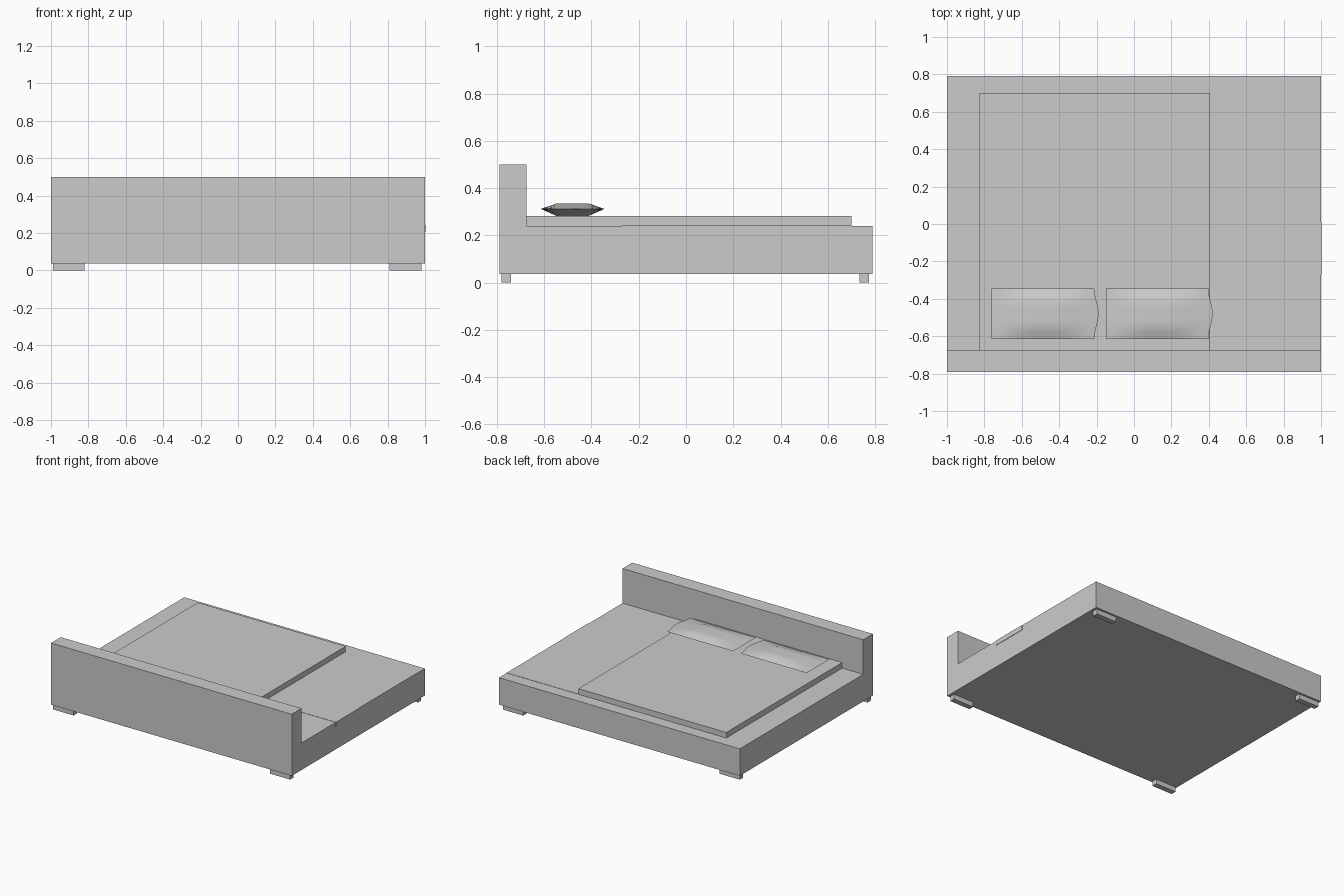
import bpy
import bmesh
import math

cube = bpy.data.objects.get("Cube")
if cube:
    bpy.data.objects.remove(cube, do_unlink=True)

grey = bpy.data.materials.new("light_grey")
colour = (0.6, 0.6, 0.6, 1)
grey.diffuse_color = colour
grey.use_nodes = True
grey.node_tree.nodes["Principled BSDF"].inputs["Base Color"].default_value = colour


def finish(name, bm):
    bmesh.ops.recalc_face_normals(bm, faces=bm.faces)
    mesh = bpy.data.meshes.new(name)
    bm.to_mesh(mesh)
    bm.free()
    mesh.materials.append(grey)
    obj = bpy.data.objects.new(name, mesh)
    bpy.context.collection.objects.link(obj)
    return obj


def box(name, xs, ys, zs):
    bm = bmesh.new()
    bmesh.ops.create_cube(bm, size=1)
    for v in bm.verts:
        v.co = [r[0] + (c + 0.5) * (r[1] - r[0]) for c, r in zip(v.co, (xs, ys, zs))]
    return finish(name, bm)


def pillow(name, cx, pinch_side):
    """Soft cushion: a flattened ball with a rectangular rim."""
    half_x, half_y, cy, rim_z = 0.28, 0.135, -0.48, 0.312
    nx, ny = 12, 8
    bm = bmesh.new()
    bmesh.ops.create_grid(bm, x_segments=nx, y_segments=ny, size=1)
    bottom = bmesh.ops.duplicate(bm, geom=bm.verts[:] + bm.edges[:] + bm.faces[:])
    lower = {g for g in bottom["geom"] if isinstance(g, bmesh.types.BMVert)}
    for v in bm.verts:
        u, w = v.co.x, v.co.y
        puff = min(1, 1.5 * (1 - abs(u))) * min(1, 2.0 * (1 - abs(w)))
        height = -0.03 * puff if v in lower else 0.023 * puff
        # Pull the middle of one short end inward
        pinch = 0.012 * math.cos(w * math.pi) * max(0, u * pinch_side) ** 6
        v.co = (cx + half_x * u + pinch - 0.006, cy + half_y * w, rim_z + height)
    bmesh.ops.remove_doubles(bm, verts=bm.verts, dist=0.0005)
    obj = finish(name, bm)
    bpy.ops.object.select_all(action="DESELECT")
    obj.select_set(True)
    bpy.context.view_layer.objects.active = obj
    bpy.ops.object.shade_smooth_by_angle(angle=math.radians(40))
    return obj


# Base and headboard: one stepped side profile drawn across the width
profile = [(-0.79, 0.037), (0.70, 0.037), (0.70, 0.24), (-0.675, 0.24), (-0.675, 0.5), (-0.79, 0.5)]
bm = bmesh.new()
side = bm.faces.new([bm.verts.new((-1, y, z)) for y, z in profile])
swept = bmesh.ops.extrude_face_region(bm, geom=[side])
for g in swept["geom"]:
    if isinstance(g, bmesh.types.BMVert):
        g.co.x = 1
bm.faces.ensure_lookup_table()
finish("base_and_headboard", bm)

# Foot rail and mattress
box("foot_rail", (-1, 1), (0.70, 0.79), (0.037, 0.24))
box("mattress", (-0.825, 0.405), (-0.675, 0.70), (0.24, 0.282))

# Thin cover on the wide side ledge, with a short flap over the edge
box("side_cover", (0.405, 1), (-0.27, 0.70), (0.238, 0.242))
box("cover_flap", (0.99, 1.003), (-0.27, 0.01), (0.205, 0.242))

# Pillows
pillow("right_pillow", -0.475, 1)
pillow("left_pillow", 0.135, 1)

# Legs
for side_name, x in (("right", -0.99), ("left", 0.81)):
    for end_name, y in (("front", -0.78), ("back", 0.735)):
        box(f"{end_name}_{side_name}_leg", (x, x + 0.17), (y, y + 0.04), (0, 0.037))
